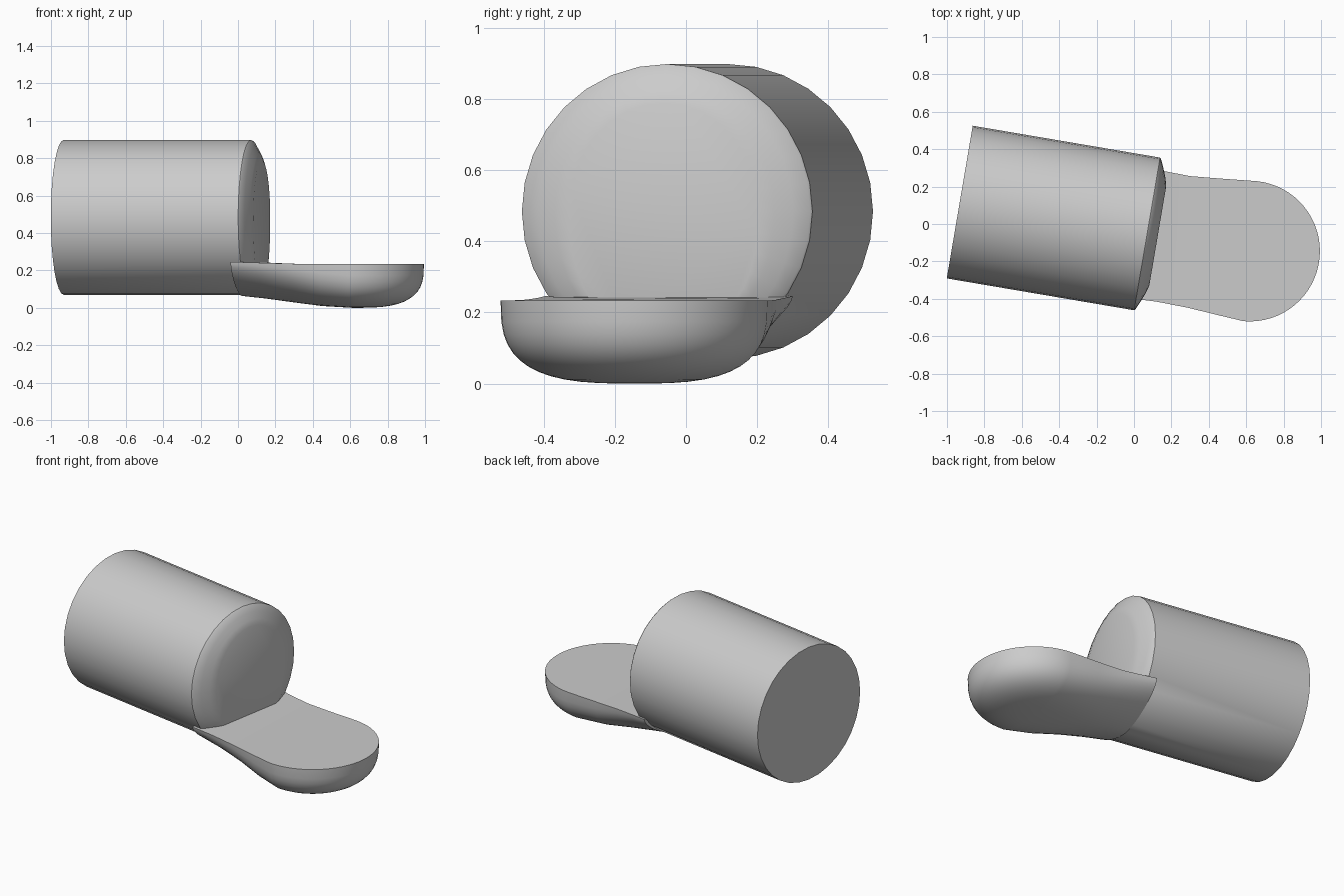
import bpy, math

if "Cube" in bpy.data.objects:
    bpy.data.objects.remove(bpy.data.objects["Cube"])

grey = bpy.data.materials.new("light grey")
grey.diffuse_color = (0.6, 0.6, 0.6, 1)
grey.use_nodes = True
grey.node_tree.nodes["Principled BSDF"].inputs["Base Color"].default_value = grey.diffuse_color


def make(name, verts, faces, angle):
    me = bpy.data.meshes.new(name)
    me.from_pydata(verts, [], faces)
    me.materials.append(grey)
    ob = bpy.data.objects.new(name, me)
    bpy.context.collection.objects.link(ob)
    bpy.ops.object.select_all(action='DESELECT')
    ob.select_set(True)
    bpy.context.view_layer.objects.active = ob
    bpy.ops.object.mode_set(mode='EDIT')
    bpy.ops.mesh.select_all(action='SELECT')
    bpy.ops.mesh.remove_doubles(threshold=0.0005)
    bpy.ops.mesh.normals_make_consistent(inside=False)
    bpy.ops.object.mode_set(mode='OBJECT')
    bpy.ops.object.shade_smooth_by_angle(angle=math.radians(angle))
    return ob


# Barrel: cylinder lying along local x, with a raised arched panel on its front end
N, R, L, ZC = 32, 0.414, 1.016, 0.484
angles = [2 * math.pi * i / N for i in range(N)]
rim = [(R * math.cos(a), R * math.sin(a)) for a in angles]
arch = []
for a in angles:
    c, s = math.cos(a), math.sin(a)
    if s < 0:                                   # square off the lower half
        c = math.copysign(abs(c) ** 0.5, c)
    arch.append((0.27 * c, 0.305 * s))


def blend(t):
    return [(p[0] + (q[0] - p[0]) * t, p[1] + (q[1] - p[1]) * t)
            for p, q in zip(rim, arch)]


rings = [(-L, rim), (0, rim), (0.006, blend(0.04)), (0.026, blend(0.35)),
         (0.046, blend(0.7)), (0.058, arch)]
verts = [(x, y, z) for x, ring in rings for y, z in ring]
faces = [(r * N + i, r * N + (i + 1) % N, (r + 1) * N + (i + 1) % N, (r + 1) * N + i)
         for r in range(len(rings) - 1) for i in range(N)]
faces += [tuple(range(N)), tuple(range((len(rings) - 1) * N, len(rings) * N))]
barrel = make("barrel", verts, faces, 35)
barrel.location = (0.07, -0.053, ZC)
barrel.rotation_euler[2] = -math.atan2(0.17, 1.0)

# Tongue: flat top, rounded underside, blending from the barrel into a round bowl
# station: left edge, right edge, top z, bottom z, roundness exponent
stations = [((0.08, 0.30), (-0.04, -0.395), 0.246, 0.064, 1.55),
            ((0.18, 0.279), (0.12, -0.415), 0.241, 0.05, 1.8),
            ((0.30, 0.256), (0.29, -0.448), 0.236, 0.03, 2.1),
            ((0.46, 0.243), (0.44, -0.485), 0.234, 0.01, 2.6)]
bowl_c, bowl_r = (0.618, -0.145), 0.376


def spoke(edge, centre, top, bottom, n):
    """Column of points from the top edge down and in to the keel."""
    col = []
    for j in range(13):
        t = math.pi / 2 * j / 12
        k, v = max(0, math.cos(t)) ** (2 / n), math.sin(t) ** (2 / n)
        col.append((centre[0] + k * (edge[0] - centre[0]),
                    centre[1] + k * (edge[1] - centre[1]),
                    top - v * (top - bottom)))
    return col


def side(index):
    cols = []
    for s in stations:
        mid = ((s[0][0] + s[1][0]) / 2, (s[0][1] + s[1][1]) / 2)
        cols.append(spoke(s[index], mid, *s[2:]))
    return cols


cols = side(0)
for i in range(33):
    a = math.radians(84 - 179 * i / 32)
    edge = (bowl_c[0] + bowl_r * math.cos(a), bowl_c[1] + bowl_r * math.sin(a))
    cols.append(spoke(edge, bowl_c, 0.234, 0.0, 3))
cols += side(1)[::-1]
M = len(cols[0])
verts = [p for c in cols for p in c]
faces = [(i * M + j, (i + 1) * M + j, (i + 1) * M + j + 1, i * M + j + 1)
         for i in range(len(cols) - 1) for j in range(M - 1)]
# flat top: strips between paired edges
for i in range(len(cols) // 2):
    o = len(cols) - 1 - i
    quad = (i * M, (i + 1) * M, (o - 1) * M, o * M)
    faces.append(quad if i + 1 != o - 1 else quad[:2] + quad[3:])
# closing wall hidden inside the barrel
last = (len(cols) - 1) * M
faces.append(tuple(range(M)) + tuple(last + j for j in range(M - 2, -1, -1)))
make("tongue", verts, faces, 35)
